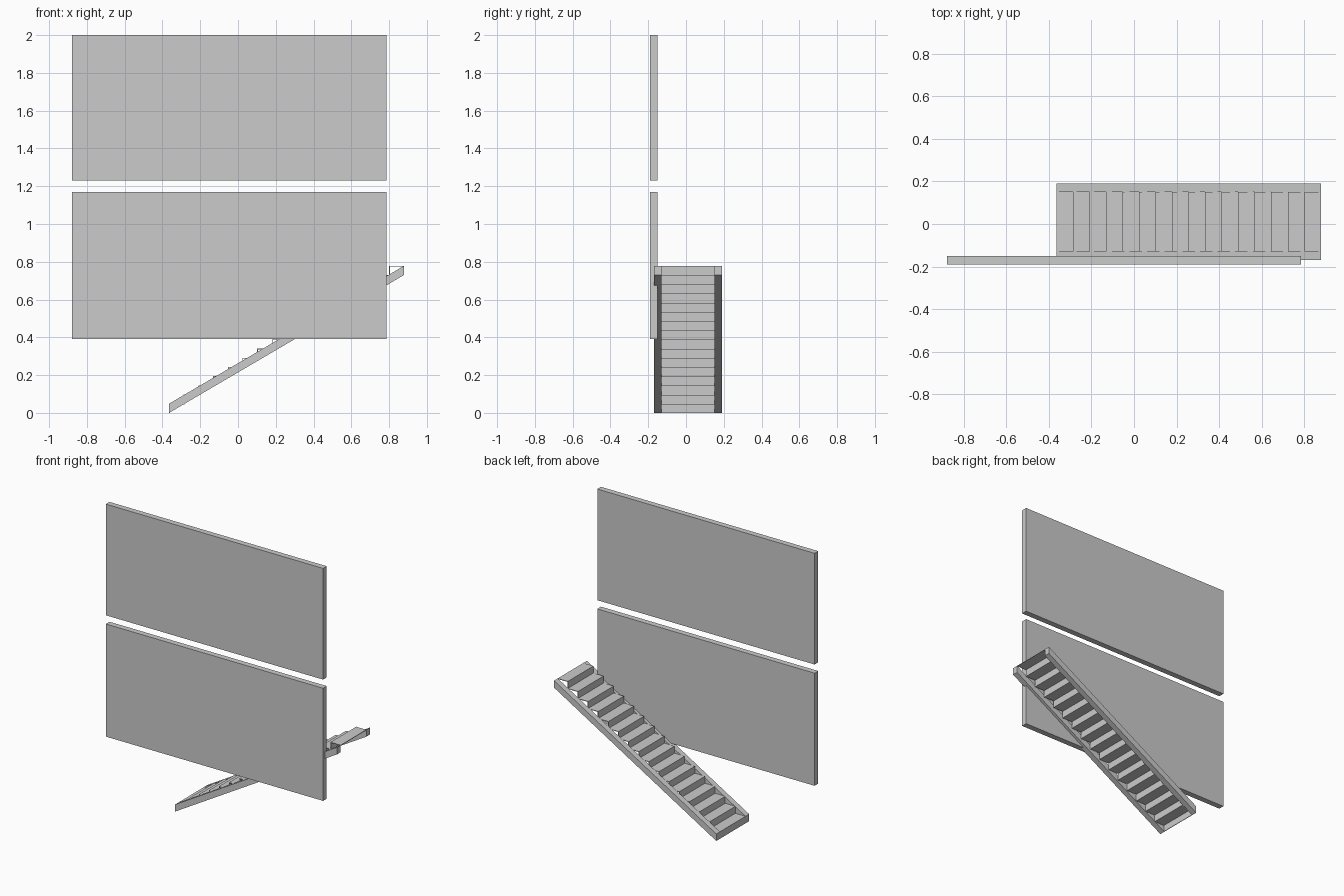
import bpy

default = bpy.data.objects.get("Cube")
if default:
    bpy.data.objects.remove(default, do_unlink=True)

# One plain grey for everything
grey = bpy.data.materials.new("light_grey")
grey.use_nodes = True
color = (0.6, 0.6, 0.6, 1)
grey.diffuse_color = color
grey.node_tree.nodes["Principled BSDF"].inputs["Base Color"].default_value = color


def extrude_y(name, profile, y0, y1):
    """Solid prism from an (x, z) outline, running from y0 to y1."""
    n = len(profile)
    verts = [(x, y, z) for y in (y0, y1) for x, z in profile]
    faces = [tuple(range(n)), tuple(range(2 * n - 1, n - 1, -1))]
    for i in range(n):
        j = (i + 1) % n
        faces.append((i, i + n, j + n, j))
    mesh = bpy.data.meshes.new(name)
    mesh.from_pydata(verts, [], faces)
    mesh.materials.append(grey)
    obj = bpy.data.objects.new(name, mesh)
    bpy.context.collection.objects.link(obj)
    return obj


def rect(x0, x1, z0, z1):
    return [(x0, z0), (x1, z0), (x1, z1), (x0, z1)]


# Two wall panels, one above the other
for name, z0, z1 in (("lower_panel", 0.39, 1.17), ("upper_panel", 1.23, 2.0)):
    extrude_y(name, rect(-0.88, 0.785, z0, z1), -0.19, -0.15)

# Staircase dimensions
STEPS = 16
X0, X1, TOP = -0.365, 0.878, 0.778
RUN, RISE = (X1 - X0) / STEPS, TOP / STEPS
INNER_Y = (-0.13, 0.15)
SHEET = 0.004

# Sloping stringers with upright ends
slope = [(X0, 0), (X1, TOP - RISE), (X1, TOP), (X0, RISE)]
extrude_y("right_stringer", slope, -0.17, INNER_Y[0])
extrude_y("left_stringer", slope, INNER_Y[1], 0.19)

# Thin folded sheet of risers and treads, open underneath
upper, lower = [], []
for i in range(STEPS):
    x, z = X0 + i * RUN, i * RISE
    upper += [(x, z), (x, z + RISE)]
    lower += [(x + SHEET, max(z - SHEET, 0)), (x + SHEET, z + RISE - SHEET)]
upper.append((X1, TOP))
lower.append((X1, TOP - SHEET))
extrude_y("steps", upper + lower[::-1], *INNER_Y)
